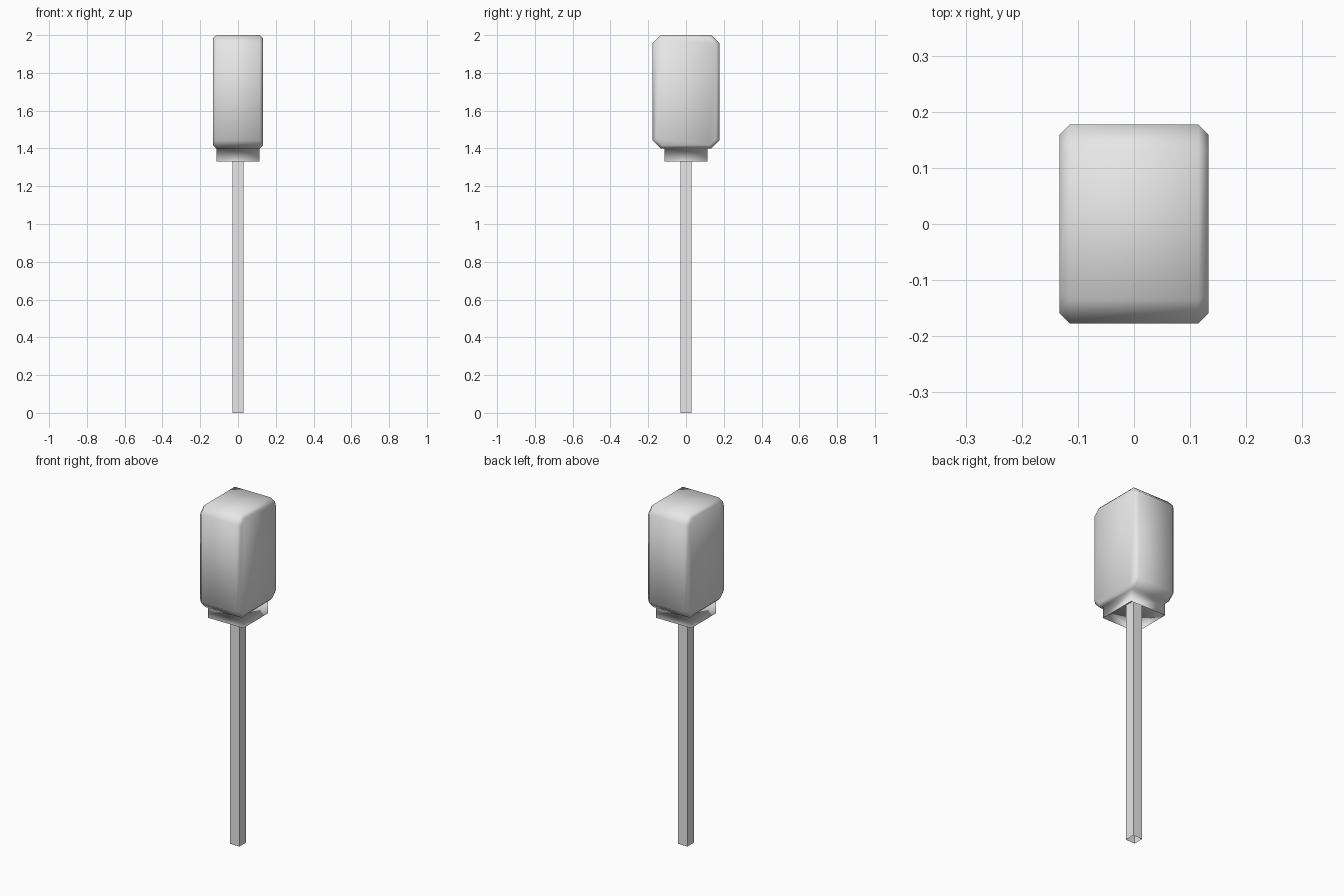
import bpy
import bmesh

cube = bpy.data.objects.get("Cube")
if cube:
    bpy.data.objects.remove(cube, do_unlink=True)

GREY = 0.8
grey = bpy.data.materials.new("plain grey")
grey.use_nodes = True
grey.diffuse_color = (GREY, GREY, GREY, 1)
grey.node_tree.nodes["Principled BSDF"].inputs["Base Color"].default_value = (GREY, GREY, GREY, 1)


def finish(bm, name, smooth):
    """Turn a bmesh into a named, coloured object."""
    bmesh.ops.recalc_face_normals(bm, faces=bm.faces)
    for face in bm.faces:
        face.smooth = smooth
    mesh = bpy.data.meshes.new(name)
    bm.to_mesh(mesh)
    bm.free()
    mesh.materials.append(grey)
    obj = bpy.data.objects.new(name, mesh)
    bpy.context.collection.objects.link(obj)
    return obj


def octagon(bm, x, half_y, half_z, cut, mid_z):
    """Rectangle with cut corners, standing across the x axis."""
    y, z = half_y, half_z
    points = [(y - cut, z), (y, z - cut), (y, cut - z), (y - cut, -z),
              (cut - y, -z), (-y, cut - z), (-y, z - cut), (cut - y, z)]
    return [bm.verts.new((x, py, mid_z + pz)) for py, pz in points]


# Head: cut-corner profile across x, with narrow chamfers round both ends
bottom, top = 1.4, 2.0
half_x, half_y, half_z = 0.133, 0.177, (top - bottom) / 2
edge, cut = 0.018, 0.042
bm = bmesh.new()
rings = []
for x, inset in ((-half_x, edge), (edge - half_x, 0), (half_x - edge, 0), (half_x, edge)):
    rings.append(octagon(bm, x, half_y - inset, half_z - inset, cut - inset * 0.5,
                         (bottom + top) / 2))
for a, b in zip(rings, rings[1:]):
    for i in range(8):
        j = (i + 1) % 8
        bm.faces.new((a[i], a[j], b[j], b[i]))
bm.faces.new(rings[0])
bm.faces.new(rings[-1])
bmesh.ops.recalc_face_normals(bm, faces=bm.faces)

# Collar: square sleeve drawn down from the head's underside, open below
collar, collar_z = 0.114, 1.33
base = min(bm.faces, key=lambda f: f.calc_center_median().z)
bmesh.ops.inset_individual(bm, faces=[base], thickness=0.0005)
for v in base.verts:
    v.co.x = collar if v.co.x > 0 else -collar
    v.co.y = collar if v.co.y > 0 else -collar
sleeve = bmesh.ops.extrude_face_region(bm, geom=[base])["geom"]
for v in sleeve:
    if isinstance(v, bmesh.types.BMVert):
        v.co.z = collar_z
bm.faces.ensure_lookup_table()
caps = [f for f in bm.faces if all(abs(v.co.z - collar_z) < 0.001 for v in f.verts)]
bmesh.ops.delete(bm, geom=caps, context="FACES")
finish(bm, "head_and_collar", True)

# Post: slim square tube, open at the foot
bm = bmesh.new()
bmesh.ops.create_cube(bm, size=1)
for v in bm.verts:
    v.co.x *= 0.06
    v.co.y *= 0.06
    v.co.z = (v.co.z + 0.5) * bottom
foot = min(bm.faces, key=lambda f: f.calc_center_median().z)
bmesh.ops.delete(bm, geom=[foot], context="FACES_ONLY")
finish(bm, "post", False)
